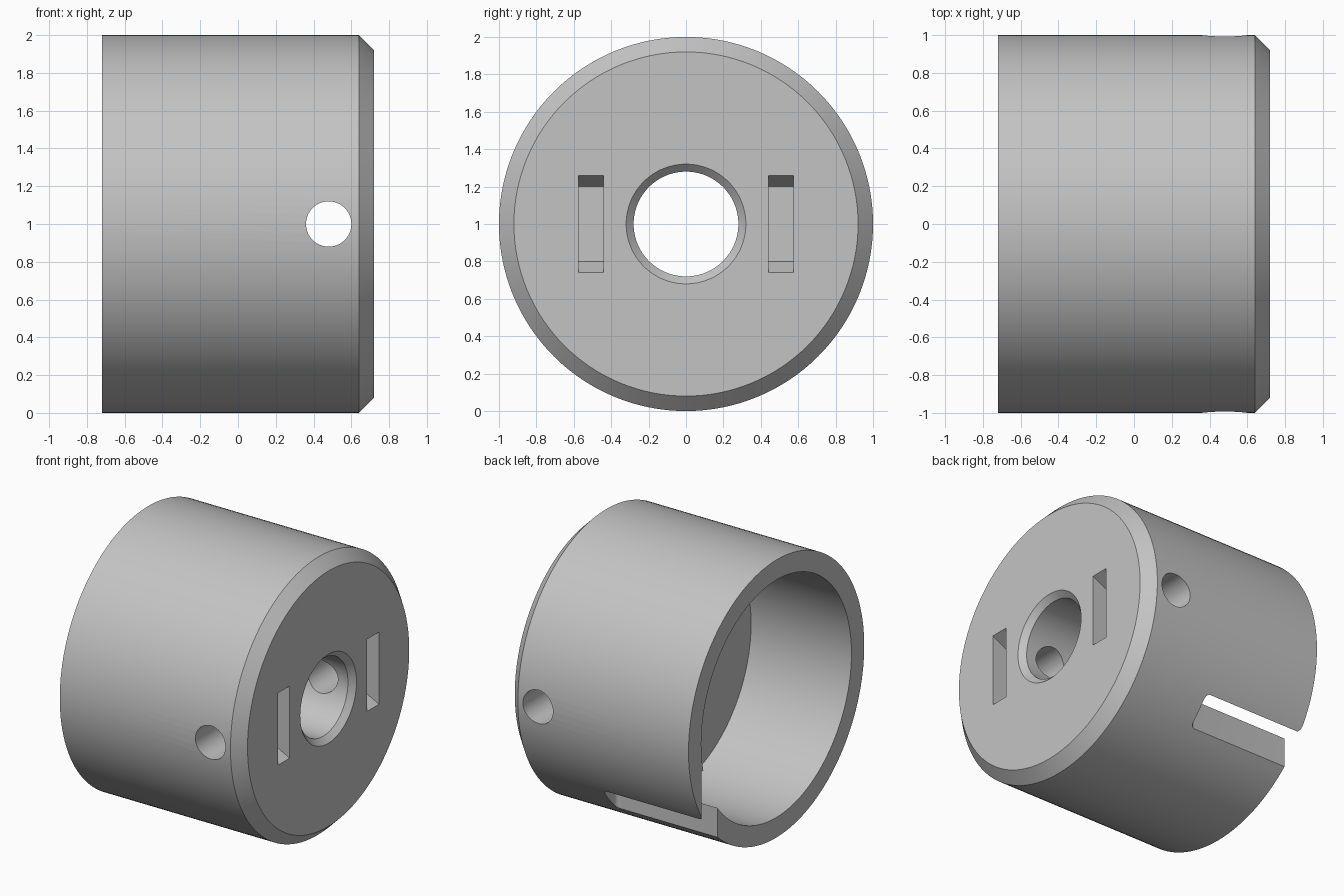
import bpy
import bmesh
from math import cos, sin, pi, tau
from mathutils import Matrix, Vector

cube = bpy.data.objects.get("Cube")
if cube:
    bpy.data.objects.remove(cube, do_unlink=True)

SEGMENTS = 128
AXIS_Z = 1.0

grey = bpy.data.materials.new("plain grey")
grey.use_nodes = True
colour = (0.55, 0.55, 0.55, 1)
grey.diffuse_color = colour
grey.node_tree.nodes["Principled BSDF"].inputs["Base Color"].default_value = colour


def finish(bm, name):
    bmesh.ops.recalc_face_normals(bm, faces=bm.faces)
    mesh = bpy.data.meshes.new(name)
    bm.to_mesh(mesh)
    bm.free()
    mesh.materials.append(grey)
    obj = bpy.data.objects.new(name, mesh)
    bpy.context.collection.objects.link(obj)
    return obj


def prism(name, outline, low, high):
    """Extrude an xy outline between two heights."""
    bm = bmesh.new()
    face = bm.faces.new([bm.verts.new((x, y, low)) for x, y in outline])
    made = bmesh.ops.extrude_face_region(bm, geom=[face])["geom"]
    moved = [v for v in made if isinstance(v, bmesh.types.BMVert)]
    bmesh.ops.translate(bm, verts=moved, vec=(0, 0, high - low))
    return finish(bm, name)


def arc(cx, cy, r, start, end, steps=8):
    angles = [start + (end - start) * i / steps for i in range(steps + 1)]
    return [(cx + r * cos(a), cy + r * sin(a)) for a in angles]


# Cup body: closed wall section (x, radius) revolved around the x axis
section = [(-0.72, 1), (0.64, 1), (0.72, 0.92), (0.72, 0.32), (0.68, 0.28),
           (0.08, 0.28), (0.08, 0.855), (-0.72, 0.855)]
bm = bmesh.new()
points = [bm.verts.new((x, 0, AXIS_Z + r)) for x, r in section]
edges = [bm.edges.new((a, b)) for a, b in zip(points, points[1:] + points[:1])]
bmesh.ops.spin(bm, geom=points + edges, cent=(0, 0, AXIS_Z), axis=(1, 0, 0),
               angle=tau, steps=SEGMENTS, use_duplicate=False)
bmesh.ops.remove_doubles(bm, verts=bm.verts, dist=0.0001)
body = finish(bm, "cup_body")

cutters = []

# Cross hole through both side walls
bm = bmesh.new()
bmesh.ops.create_cone(bm, cap_ends=True, segments=64, radius1=0.12, radius2=0.12,
                      depth=2.4, matrix=Matrix.Translation((0.48, 0, AXIS_Z))
                      @ Matrix.Rotation(pi / 2, 4, 'X'))
cutters.append(finish(bm, "cross_hole_cutter"))

# Two shallow key slots with sloping ends in the closed face
for side in (-1, 1):
    bm = bmesh.new()
    bmesh.ops.create_cube(bm, size=1)
    for v in bm.verts:
        outer = v.co.x > 0
        half = 0.275 if outer else 0.2
        v.co = Vector((0.75 if outer else 0.605,
                       side * 0.508 + v.co.y * 0.135,
                       AXIS_Z + (half if v.co.z > 0 else -half)))
    cutters.append(finish(bm, "key_slot_cutter"))

# Long notch from the open rim, with rounded inner corners and one eased lip
near, far, end, r = 0.67, 0.83, 0.08, 0.03
outline = [(-0.8, near)]
outline += arc(end - r, near + r, r, -pi / 2, 0)
outline += arc(end - r, far - r, r, 0, pi / 2)
outline += arc(-0.72 + r, far + r, r, -pi / 2, -pi)
outline += [(-0.8, far + r)]
cutters.append(prism("rim_notch_cutter", outline, -0.1, AXIS_Z - 0.2))

# Cut, then drop the cutters
bpy.context.view_layer.objects.active = body
for cutter in cutters:
    cutter.hide_render = True
    mod = body.modifiers.new("cut", 'BOOLEAN')
    mod.operation = 'DIFFERENCE'
    mod.solver = 'EXACT'
    mod.object = cutter
    bpy.ops.object.modifier_apply(modifier=mod.name)
for cutter in cutters:
    bpy.data.objects.remove(cutter, do_unlink=True)

bpy.ops.object.select_all(action='DESELECT')
body.select_set(True)
bpy.ops.object.shade_smooth_by_angle(angle=pi / 6)
